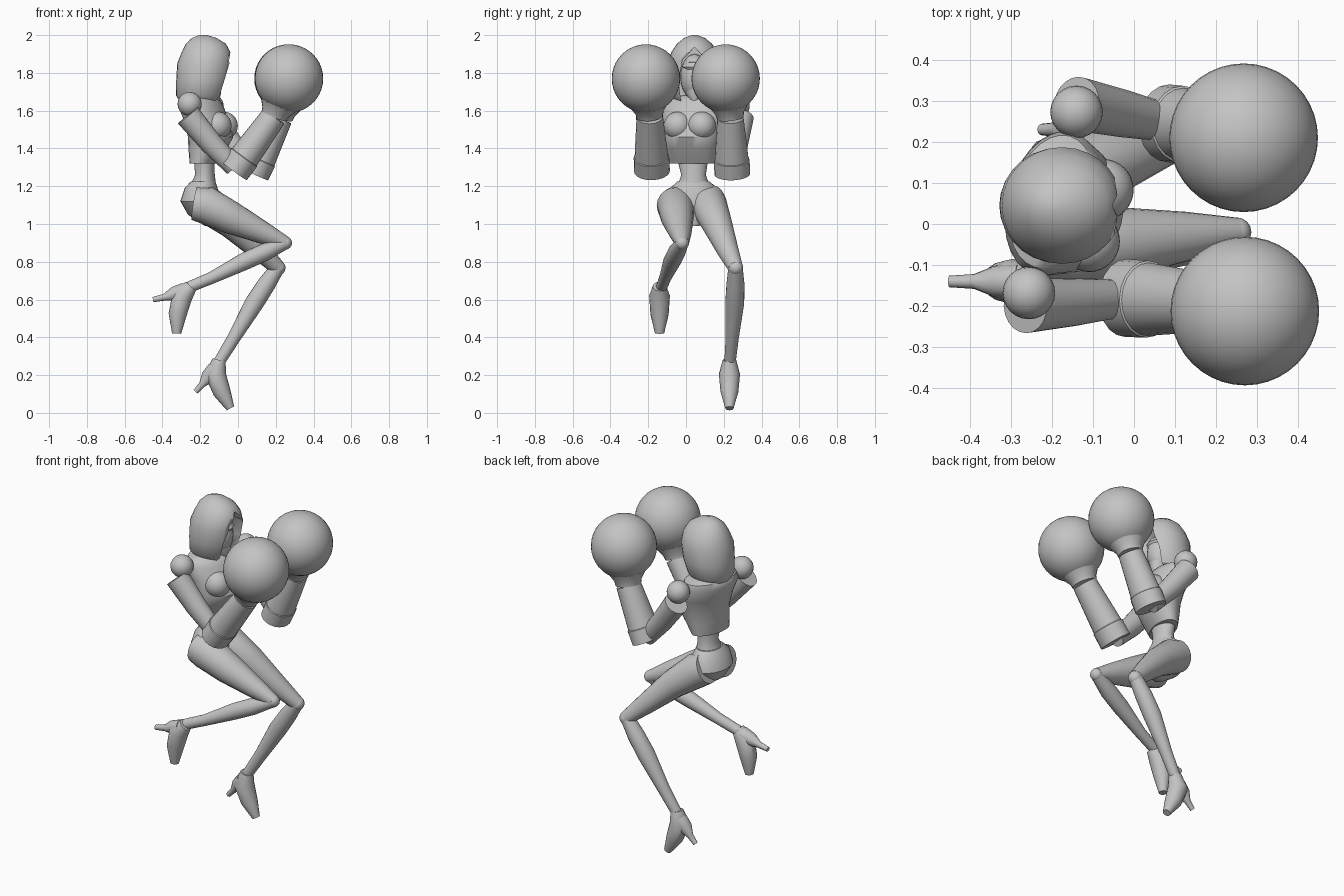
import bpy, bmesh, math
from mathutils import Vector, Matrix

if "Cube" in bpy.data.objects:
    bpy.data.objects.remove(bpy.data.objects["Cube"], do_unlink=True)

grey = bpy.data.materials.new("plain_grey")
grey.use_nodes = True
grey.diffuse_color = (0.55, 0.55, 0.55, 1)
grey.node_tree.nodes["Principled BSDF"].inputs["Base Color"].default_value = (0.55, 0.55, 0.55, 1)

Y = Vector((0, 1, 0))
Z = Vector((0, 0, 1))
SIDE = Vector((0.257, 0.966, 0))     # torso turned slightly to its right
FWD = Vector((0.966, -0.257, 0))


def finish(name, bm, angle=40):
    bmesh.ops.recalc_face_normals(bm, faces=bm.faces)
    mesh = bpy.data.meshes.new(name)
    bm.to_mesh(mesh)
    bm.free()
    mesh.materials.append(grey)
    obj = bpy.data.objects.new(name, mesh)
    bpy.context.collection.objects.link(obj)
    bpy.ops.object.select_all(action='DESELECT')
    obj.select_set(True)
    bpy.context.view_layer.objects.active = obj
    bpy.ops.object.shade_smooth_by_angle(angle=math.radians(angle))
    return obj


def loft(name, rings, side=Y, axis=None, n=20, cap_start=True):
    """Skin elliptical rings (centre, half width along side, half depth)."""
    bm = bmesh.new()
    pts = [Vector(r[0]) for r in rings]
    loops = []
    for i, (_, a, b) in enumerate(rings):
        t = axis or (pts[min(i + 1, len(pts) - 1)] - pts[max(i - 1, 0)]).normalized()
        u = (side - t * side.dot(t)).normalized()
        v = t.cross(u)
        ang = [2 * math.pi * k / n for k in range(n)]
        loops.append([bm.verts.new(pts[i] + u * a * math.cos(q) + v * b * math.sin(q)) for q in ang])
    for lo, hi in zip(loops, loops[1:]):
        for k in range(n):
            bm.faces.new((lo[k], lo[(k + 1) % n], hi[(k + 1) % n], hi[k]))
    if cap_start:
        bm.faces.new(loops[0])
    bm.faces.new(loops[-1])
    return finish(name, bm)


def limb(name, *rings, **kw):
    """Round limb: each ring is (x, y, z, radius)."""
    return loft(name, [((x, y, z), r, r) for x, y, z, r in rings], **kw)


def ball(name, centre, radii, seg=32):
    bm = bmesh.new()
    bmesh.ops.create_uvsphere(bm, u_segments=seg, v_segments=seg // 2, radius=1)
    bm.transform(Matrix.Translation(centre) @ Matrix.Diagonal((*radii, 1)))
    return finish(name, bm)


def stack(name, rows, **kw):
    """Upright body part: each row is (z, x, y, half width, half depth)."""
    return loft(name, [((x, y, z), a, b) for z, x, y, a, b in rows], axis=Z, n=28, **kw)


# Torso
stack("chest", [(1.32, -.185, .03, .125, .065), (1.40, -.16, .03, .14, .1),
                (1.46, -.145, .03, .152, .118), (1.54, -.165, .04, .165, .115),
                (1.62, -.195, .05, .18, .115), (1.655, -.2, .055, .165, .1),
                (1.68, -.2, .05, .08, .07)], side=SIDE)
for s, label in ((1, "left"), (-1, "right")):
    c = Vector((-.165, .04, 1.52)) + FWD * .075 + SIDE * .065 * s
    ball(label + "_chest_plate", c, (.075, .075, .075))
stack("waist", [(1.2, -.185, .04, .085, .07), (1.26, -.175, .04, .065, .052),
                (1.36, -.18, .035, .085, .055)])
stack("pelvis", [(.99, -.14, .04, .03, .035), (1.05, -.18, .04, .1, .085),
                 (1.12, -.2, .04, .14, .105), (1.19, -.195, .04, .125, .087),
                 (1.225, -.185, .04, .085, .065)])
limb("neck", (-.2, .05, 1.63, .05), (-.18, .045, 1.75, .05))

# Hood with a pointed face opening
hood = stack("hood", [(1.65, -.2, .045, .1, .11), (1.68, -.2, .045, .128, .128),
                      (1.76, -.185, .045, .14, .142), (1.85, -.175, .045, .142, .147),
                      (1.91, -.168, .045, .122, .13), (1.955, -.17, .045, .092, .105),
                      (1.985, -.178, .045, .055, .065), (2.0, -.185, .045, .015, .02)])
bm = bmesh.new()
half = [(.065, 1.6), (.085, 1.76), (.062, 1.87)]
arch = [(y, z) for y, z in half] + [(0, 1.935)] + [(-y, z) for y, z in reversed(half)]
base = bm.faces.new([bm.verts.new((-.17, .045 + y, z)) for y, z in arch])
ext = bmesh.ops.extrude_face_region(bm, geom=[base])
bmesh.ops.translate(bm, vec=(.4, 0, 0), verts=[v for v in ext["geom"] if isinstance(v, bmesh.types.BMVert)])
cutter = finish("opening_cutter", bm)
cutter.hide_render = True
cut = hood.modifiers.new("opening", 'BOOLEAN')
cut.operation = 'DIFFERENCE'
cut.solver = 'EXACT'
cut.object = cutter
bpy.ops.object.select_all(action='DESELECT')
hood.select_set(True)
bpy.context.view_layer.objects.active = hood
bpy.ops.object.modifier_apply(modifier=cut.name)
bpy.data.objects.remove(cutter, do_unlink=True)

# Face and angular visor inside the hood
ball("face", (-.16, .045, 1.78), (.085, .075, .12), 20)
stack("chin", [(1.65, -.13, .045, .02, .03), (1.69, -.14, .045, .045, .05), (1.75, -.15, .045, .06, .06)])
ball("visor", (-.12, .045, 1.83), (.05, .06, .035), 8)

# Arms with cuffs and large round gloves
arms = {
    "right": ((-.256, -.168, 1.635), (-.265, -.2, 1.575), (-.02, -.18, 1.28), (.19, -.192, 1.57), (.27, -.212, 1.77)),
    "left": ((-.14, .273, 1.625), (-.14, .293, 1.565), (.085, .245, 1.265), (.22, .235, 1.56), (.267, .21, 1.77)),
}
for label, points in arms.items():
    shoulder, top, elbow, wrist, fist = map(Vector, points)
    ball(label + "_shoulder", shoulder, (.064,) * 3, 24)
    loft(label + "_upper_arm", [(top, .066, .068), (top.lerp(elbow, .5), .058, .06),
                                (elbow + Vector((0, 0, .02)), .045, .05)])
    loft(label + "_cuff", [(elbow, .095, .082), (elbow.lerp(wrist, .25), .094, .084),
                           (elbow.lerp(wrist, .26), .089, .08), (wrist, .07, .068)])
    loft(label + "_glove_neck", [(wrist, .07, .07), (wrist.lerp(fist, .12), .076, .076),
                                 (wrist.lerp(fist, .3), .1, .1)])
    ball(label + "_glove", fist, (.181,) * 3, 40)

# Right leg, bent high
limb("right_thigh", (-.23, -.05, 1.11, .09), (-.17, -.055, 1.1, .1), (-.03, -.045, 1.03, .086),
     (.13, -.03, .955, .06), (.25, -.02, .9, .036))
limb("right_calf", (.25, -.02, .9, .034), (.14, -.05, .85, .047), (.03, -.075, .8, .046),
     (-.14, -.11, .715, .032), (-.26, -.13, .665, .03))

# Left leg, reaching down
limb("left_thigh", (-.22, .115, 1.13, .09), (-.16, .12, 1.1, .098), (-.03, .165, 1.0, .08),
     (.11, .22, .865, .058), (.21, .262, .77, .04))
limb("left_calf", (.21, .262, .77, .038), (.15, .262, .68, .048), (.085, .258, .58, .05),
     (-.02, .245, .4, .035), (-.1, .233, .27, .03))
ball("right_knee", (.25, -.02, .9), (.036,) * 3, 16)
ball("left_knee", (.212, .263, .768), (.04,) * 3, 16)

# High heeled boots
feet = {
    "right": (-.14, [(-.25, .67, .036), (-.295, .62, .055), (-.32, .52, .048), (-.325, .42, .024)],
              [(-.28, .645, .045), (-.34, .63, .038), (-.39, .612, .018), (-.45, .6, .014)]),
    "left": (.23, [(-.1, .28, .036), (-.12, .205, .056), (-.085, .11, .047), (-.04, .024, .022)],
             [(-.12, .23, .045), (-.16, .19, .038), (-.19, .15, .018), (-.225, .112, .014)]),
}
for label, (y, sole, heel) in feet.items():
    limb(label + "_boot", *[(x, y, z, r) for x, z, r in sole], n=16)
    limb(label + "_heel", *[(x, y, z, r) for x, z, r in heel], n=12)
